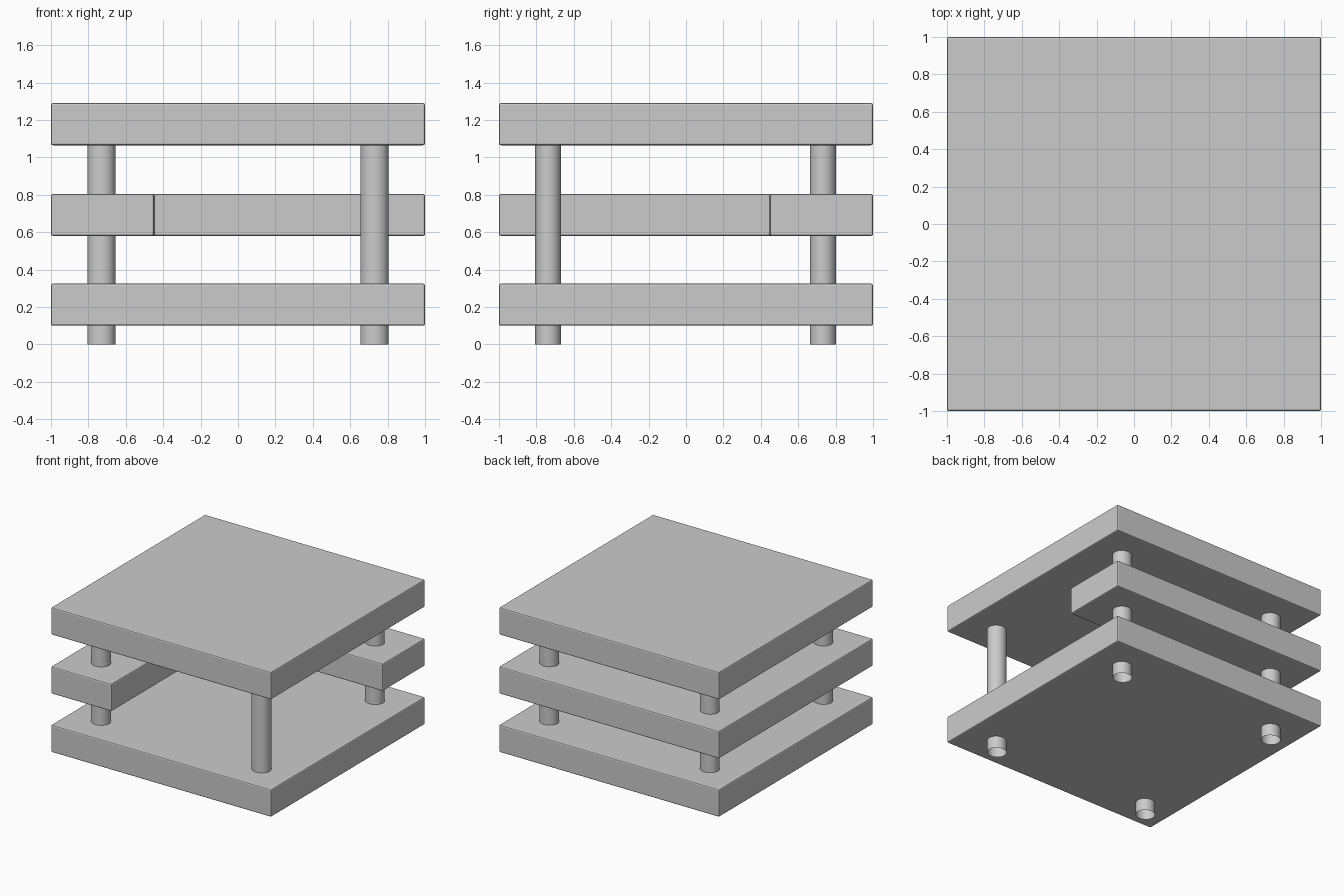
import bpy, bmesh

if "Cube" in bpy.data.objects:
    bpy.data.objects.remove(bpy.data.objects["Cube"])

THICK = 0.225


def board(name, outline, z):
    """Extrude a flat outline into a softly bevelled board."""
    bm = bmesh.new()
    face = bm.faces.new([bm.verts.new((x, y, z)) for x, y in outline])
    ext = bmesh.ops.extrude_face_region(bm, geom=[face])
    verts = [g for g in ext["geom"] if isinstance(g, bmesh.types.BMVert)]
    bmesh.ops.translate(bm, verts=verts, vec=(0, 0, THICK))
    bmesh.ops.recalc_face_normals(bm, faces=bm.faces)
    mesh = bpy.data.meshes.new(name)
    bm.to_mesh(mesh)
    bm.free()
    obj = bpy.data.objects.new(name, mesh)
    bpy.context.collection.objects.link(obj)
    bevel = obj.modifiers.new("soft_edges", "BEVEL")
    bevel.width = 0.01
    bevel.segments = 2


def leg(name, x, y, top=1.18):
    """Slightly oval tube, open at the ends, running through the boards."""
    bpy.ops.mesh.primitive_cylinder_add(vertices=32, radius=1, depth=top,
                                        end_fill_type='NOTHING',
                                        location=(x, y, top / 2))
    obj = bpy.context.object
    obj.name = name
    obj.scale = (0.075, 0.07, 1)
    bpy.ops.object.transform_apply(location=False, rotation=False, scale=True)
    bpy.ops.object.shade_smooth_by_angle()


# Square bottom and top boards
square = [(-1, -1), (1, -1), (1, 1), (-1, 1)]
board("bottom_shelf", square, 0.10)
board("table_top", square, 1.065)

# L-shaped middle shelf along the left and back sides
corner = [(-1, -1), (-0.45, -1), (-0.45, 0.45), (1, 0.45), (1, 1), (-1, 1)]
board("middle_corner_shelf", corner, 0.58)

# Four legs
for side, x in (("left", -0.73), ("right", 0.73)):
    for end, y in (("front", -0.737), ("back", 0.733)):
        leg(f"{end}_{side}_leg", x, y)
